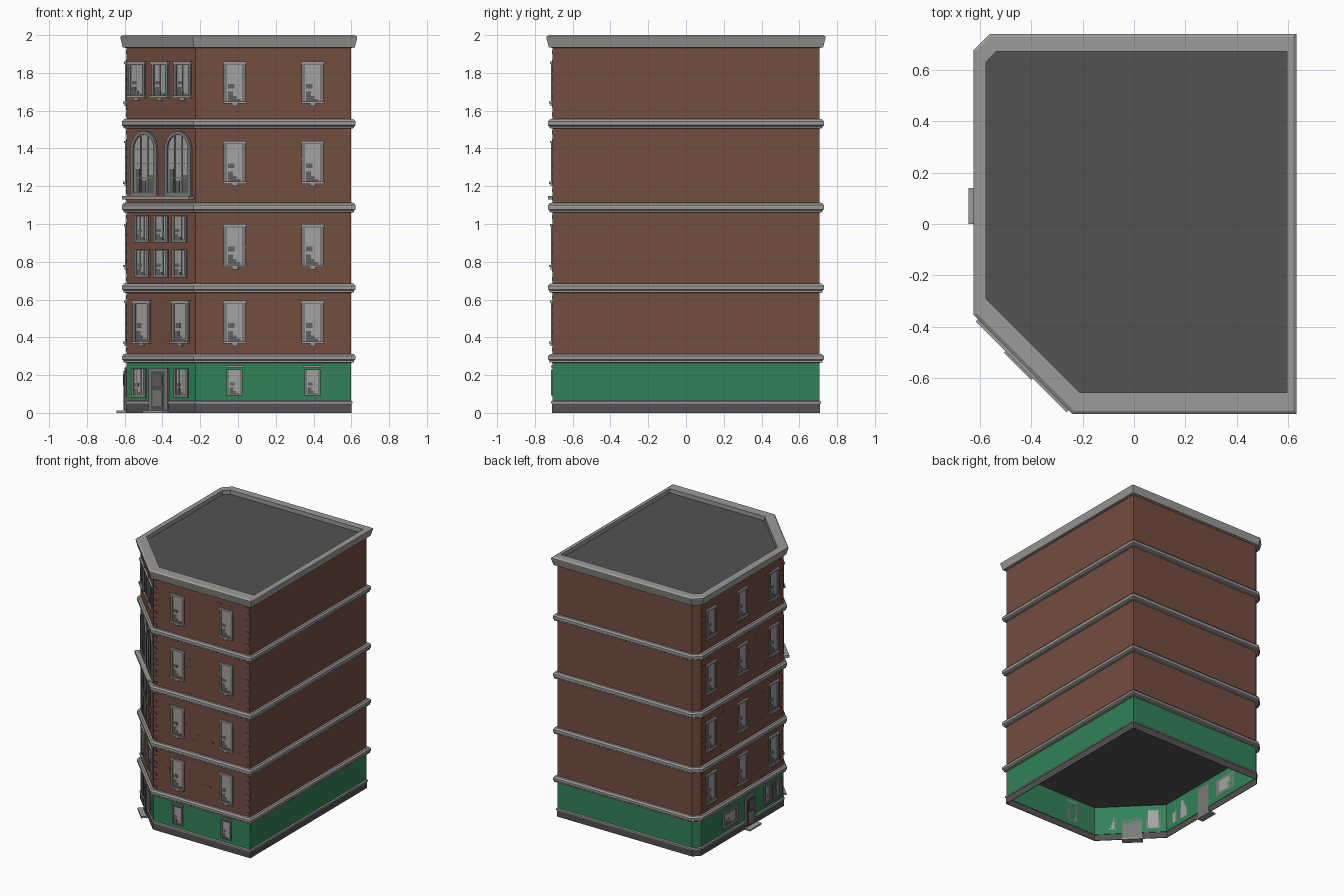
import bpy, bmesh, math, random
from mathutils import Matrix, Vector

if "Cube" in bpy.data.objects:
    bpy.data.objects.remove(bpy.data.objects["Cube"])

random.seed(4)


def mat(name, r, g, b):
    m = bpy.data.materials.new(name)
    lin = [((c / 255 + 0.055) / 1.055) ** 2.4 for c in (r, g, b)]
    m.diffuse_color = (*lin, 1)
    m.use_nodes = True
    m.node_tree.nodes["Principled BSDF"].inputs["Base Color"].default_value = m.diffuse_color
    return m


MATS = [mat("brick", 116, 77, 64), mat("green_paint", 50, 130, 86), mat("light_stone", 156, 155, 152),
        mat("dark_grey", 82, 82, 82), mat("glass", 162, 162, 160), mat("frame_grey", 122, 124, 121),
        mat("window_shadow", 96, 97, 96)]
BRICK, GREEN, STONE, DARK, GLASS, FRAME, SHADE = range(7)

# Footprint, counter-clockwise, with the wide cut corner at front left
WALL = [(-.59, .663), (-.59, -.34), (-.225, -.706), (.598, -.706), (.598, .706), (-.547, .706)]
ROOF = [(-.575, .63), (-.575, -.29), (-.21, -.655), (.595, -.655), (.595, .67), (-.535, .67)]


def offset(poly, d):
    out = []
    for i, p in enumerate(poly):
        p, a, b = Vector(p), Vector(poly[i - 1]), Vector(poly[(i + 1) % len(poly)])
        e, f = (p - a).normalized(), (b - p).normalized()
        n, m = Vector((e.y, -e.x)), Vector((f.y, -f.x))
        out.append(p + (n + m) * d / (1 + n.dot(m)))
    return out


def finish(name, bm, solid=True):
    if solid:
        bmesh.ops.recalc_face_normals(bm, faces=bm.faces)
    me = bpy.data.meshes.new(name)
    bm.to_mesh(me)
    bm.free()
    for m in MATS:
        me.materials.append(m)
    ob = bpy.data.objects.new(name, me)
    bpy.context.collection.objects.link(ob)


def loft(name, rings, m):
    """Skin a stack of (polygon, z) rings."""
    bm = bmesh.new()
    vs = [[bm.verts.new((p[0], p[1], z)) for p in poly] for poly, z in rings]
    for a, b in zip(vs, vs[1:]):
        for i in range(len(a)):
            j = (i + 1) % len(a)
            bm.faces.new((a[i], a[j], b[j], b[i])).material_index = m
    finish(name, bm, False)


def sheet(name, poly, z, m):
    bm = bmesh.new()
    bm.faces.new([bm.verts.new((p[0], p[1], z)) for p in poly]).material_index = m
    finish(name, bm, False)


def side(i):
    """Local frame of wall i: u along the wall, d outward, z up."""
    a, b = Vector(WALL[i]), Vector(WALL[i + 1])
    e = (b - a).normalized()
    return Matrix(((e.x, e.y, 0, a.x), (e.y, -e.x, 0, a.y), (0, 0, 1, 0), (0, 0, 0, 1)))


def slab(bm, M, pts, d0, d1, m):
    """Extrude a (u, z) outline from depth d0 to d1."""
    lo = [bm.verts.new(M @ Vector((u, d0, z))) for u, z in pts]
    hi = [bm.verts.new(M @ Vector((u, d1, z))) for u, z in pts]
    n = len(pts)
    fs = [bm.faces.new(lo), bm.faces.new(hi[::-1])]
    fs += [bm.faces.new((lo[i], hi[i], hi[(i + 1) % n], lo[(i + 1) % n])) for i in range(n)]
    for f in fs:
        f.material_index = m


def box(bm, M, u0, u1, z0, z1, d0, d1, m):
    slab(bm, M, [(u0, z0), (u1, z0), (u1, z1), (u0, z1)], d0, d1, m)


def pane(bm, M, c, w, z0, z1):
    """Glass with dim furniture shapes behind it."""
    h = z1 - z0
    box(bm, M, c - w / 2, c + w / 2, z0, z1, 0, .003, GLASS)
    for a, b, s, t in ((-.42, -.02, .38, .5), (-.45, -.1, .02, .3), (-.1, .12, .02, .18), (.12, .4, .02, .1)):
        box(bm, M, c + a * w, c + b * w, z0 + s * h, z0 + t * h, .001, .004, SHADE)


def window(bm, M, c, w, z0, z1, crown=True, bars=0):
    """Framed window; the outer size includes the trim."""
    h, t = w / 2, w * .15
    pane(bm, M, c, w - 2 * t, z0 + t, z1 - t)
    for s in (-1, 1):
        e = sorted((c + s * h, c + s * (h - t)))
        box(bm, M, e[0], e[1], z0 + .012, z1 - .012, 0, .009, FRAME)
    box(bm, M, c - h, c + h, z1 - t, z1 - .01, 0, .009, FRAME)
    box(bm, M, c - h, c + h, z0 + .012, z0 + t + .008, 0, .009, FRAME)
    for k in range(bars):
        u = c + (k + 1 - (bars + 1) / 2) * w * .3
        box(bm, M, u - .002, u + .002, z0 + t, z1 - t, 0, .006, FRAME)
    if crown:
        box(bm, M, c - h - .005, c + h + .005, z1 - .012, z1, 0, .014, STONE)
        box(bm, M, c - h - .005, c + h + .005, z0 + .012, z0 + .024, 0, .018, STONE)
        box(bm, M, c - w * .13, c + w * .13, z0, z0 + .012, 0, .012, STONE)


def door(bm, M, c, w, top, step):
    box(bm, M, c - w / 2, c + w / 2, 0, top, 0, .012, FRAME)
    box(bm, M, c - w * .36, c + w * .36, .015, top - .018, .01, .015, DARK)
    box(bm, M, c - w * .25, c + w * .25, top * .6, top - .035, .013, .018, SHADE)
    box(bm, M, c - w * .25, c + w * .25, top * .15, top * .5, .013, .017, FRAME)
    box(bm, M, c - step / 2, c + step / 2, 0, .012, 0, .053, STONE)


# Main shell, open underneath
loft("ground_floor_wall", [(WALL, .05), (WALL, .285)], GREEN)
loft("brick_wall", [(WALL, .285), (WALL, 1.94)], BRICK)
sheet("ground_ceiling", WALL, .272, DARK)
sheet("roof_deck", ROOF, 1.968, DARK)
loft("plinth", [(WALL, 0), (offset(WALL, .004), 0), (offset(WALL, .004), .05)], DARK)
loft("plinth_ledge", [(WALL, .05), (offset(WALL, .008), .05), (offset(WALL, .008), .06),
                      (WALL, .065)], STONE)

# Floor bands and roof cornice
BANDS = [(.265, .312), (.635, .685), (1.06, 1.112), (1.505, 1.555)]
for k, (a, b) in enumerate(BANDS):
    prof = [(0, a), (.017, a + .003), (.017, a + .012), (.024, a + .018), (.024, b - .012), (.014, b), (0, b + .001)]
    loft(f"floor_band_{k + 1}", [(offset(WALL, d), z) for d, z in prof], STONE)
prof = [(0, 1.932), (.02, 1.935), (.024, 1.95), (.033, 1.985), (.033, 1.991), (.02, 2.0)]
loft("cornice", [(offset(WALL, d), z) for d, z in prof] + [(ROOF, 2.0), (ROOF, 1.968)], STONE)

LEFT, CORNER, FRONT = side(0), side(1), side(2)
FLOORS = [(.355, .595), (.76, 1.0), (1.2, 1.44), (1.625, 1.86)]

# Front windows
bm = bmesh.new()
for x in (-.018, .395):
    for z0, z1 in FLOORS:
        window(bm, FRONT, x + .225, .115, z0, z1)
    window(bm, FRONT, x + .225, .085, .08, .24, False)
    box(bm, FRONT, x + .175, x + .275, .24, .25, 0, .01, STONE)
finish("front_windows", bm)

# Left windows, shop window and side door
bm = bmesh.new()
for y in (.54, .16, -.22):
    for z0, z1 in FLOORS:
        window(bm, LEFT, .663 - y, .115, z0, z1)
window(bm, LEFT, .35, .2, .085, .235, False)
for y in (-.15, -.27):
    window(bm, LEFT, .663 - y, .09, .075, .245, False, 2)
door(bm, LEFT, .593, .12, .24, .14)
finish("left_windows_and_door", bm)


def cu(x):
    return (x + .59) * 1.416


# Corner windows, floor by floor, and main door
bm = bmesh.new()
for x in (-.522, -.298):
    window(bm, CORNER, cu(x), .105, .07, .245, False, 2)
door(bm, CORNER, cu(-.415), .14, .238, .15)
for x in (-.507, -.302):
    window(bm, CORNER, cu(x), .125, *FLOORS[0])
for x in (-.505, -.405, -.307):
    for z0, z1 in ((.705, .875), (.89, 1.055)):
        window(bm, CORNER, cu(x), .108, z0, z1, False, 2)
for x in (-.533, -.41, -.29):
    window(bm, CORNER, cu(x), .125, 1.655, 1.86, True, 1)
finish("corner_windows_and_door", bm)


def arch(c, r, z0, spring, n=12):
    return [(c - r, z0), (c + r, z0)] + [(c + r * math.cos(math.pi * k / n), spring + r * math.sin(math.pi * k / n))
                                        for k in range(n + 1)]


# Tall arched corner windows on a shared sill
bm = bmesh.new()
for x in (-.493, -.313):
    c, r, sp = cu(x), .098, 1.395
    outer, inner = arch(c, r, 1.148, sp), arch(c, r - .02, 1.168, sp)
    slab(bm, CORNER, inner, 0, .003, GLASS)
    for i in range(len(outer)):
        j = (i + 1) % len(outer)
        slab(bm, CORNER, [outer[i], outer[j], inner[j], inner[i]], 0, .012, FRAME)
    for u in (-.027, .027):
        box(bm, CORNER, c + u - .003, c + u + .003, 1.165, sp + .07, 0, .007, FRAME)
    for z in (1.245, 1.32, sp):
        box(bm, CORNER, c - r + .015, c + r - .015, z - .003, z + .003, 0, .006, FRAME)
    for u, t in ((-.065, .12), (-.02, .06), (.035, .09)):
        box(bm, CORNER, c + u, c + u + .03, 1.17, 1.17 + t, .001, .004, SHADE)
box(bm, CORNER, .01, .508, 1.13, 1.147, 0, .045, STONE)
finish("arched_windows", bm)

# Raised corner bricks and scattered loose bricks
bm = bmesh.new()
tops = [b for a, b in BANDS]
ends = [a for a, b in BANDS[1:]] + [1.932]
for M, L in ((LEFT, 1.003), (FRONT, .823)):
    for a, b in zip(tops, ends):
        n = int((b - a) / .042)
        for k in range(n):
            z, w = a + (k + .3) * (b - a) / n, (.03, .045)[k % 2]
            box(bm, M, .002, w, z, z + .02, 0, .003, BRICK)
            box(bm, M, L - w, L - .002, z, z + .02, 0, .003, BRICK)
        for k in range(5):
            u, z = random.uniform(.08, L - .12), random.uniform(a + .02, b - .04)
            box(bm, M, u, u + .035, z, z + .012, 0, .002, BRICK)
finish("raised_bricks", bm)
